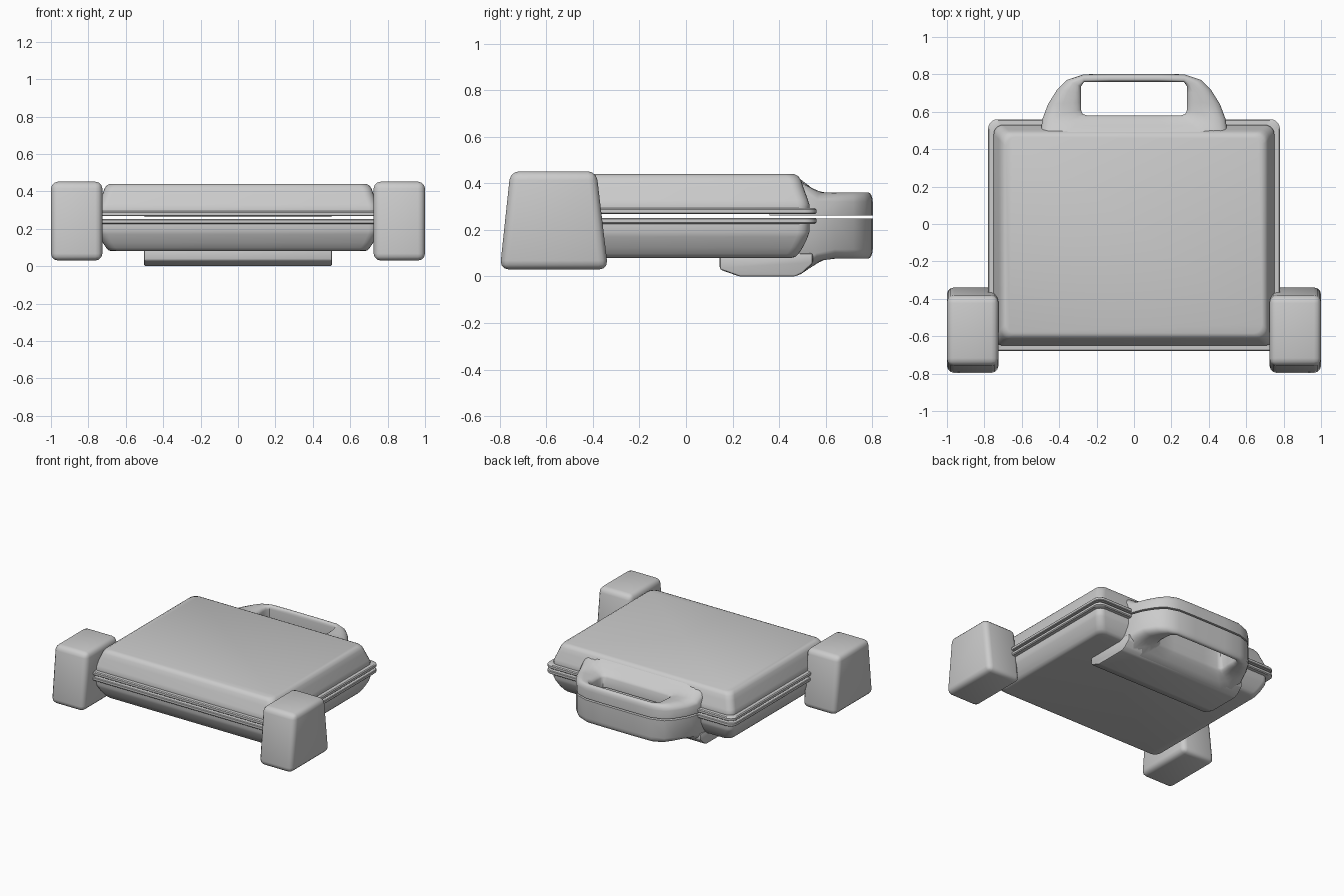
import bpy, bmesh, math

if "Cube" in bpy.data.objects:
    bpy.data.objects.remove(bpy.data.objects["Cube"])


def finish(name, bm, angle=35):
    bmesh.ops.recalc_face_normals(bm, faces=bm.faces[:])
    me = bpy.data.meshes.new(name)
    bm.to_mesh(me)
    bm.free()
    me.shade_smooth()
    me.set_sharp_from_angle(angle=math.radians(angle))
    ob = bpy.data.objects.new(name, me)
    bpy.context.collection.objects.link(ob)
    return ob


def rounded_rect(inset, z, r=0.05, seg=5):
    hx, y0, y1 = 0.78 - inset, -0.68 + inset, 0.56 - inset
    corners = [(hx - r, y1 - r), (-hx + r, y1 - r), (-hx + r, y0 + r), (hx - r, y0 + r)]
    pts = []
    for k, (cx, cy) in enumerate(corners):
        for i in range(seg + 1):
            a = math.pi / 2 * (k + i / seg)
            pts.append((cx + r * math.cos(a), cy + r * math.sin(a), z))
    return pts


def bridge(bm, a, b):
    n = len(a)
    for i in range(n):
        bm.faces.new((a[i], a[(i + 1) % n], b[(i + 1) % n], b[i]))


def shell(name, levels):
    bm = bmesh.new()
    rings = [[bm.verts.new(p) for p in rounded_rect(*lv)] for lv in levels]
    for a, b in zip(rings, rings[1:]):
        bridge(bm, a, b)
    bm.faces.new(rings[0])
    bm.faces.new(rings[-1])
    return finish(name, bm)


def prism(name, profile, x0, x1, bevel, seg=3):
    # (y, z) profile extruded along x, then rounded
    bm = bmesh.new()
    f = bm.faces.new([bm.verts.new((x0, y, z)) for y, z in profile])
    ext = bmesh.ops.extrude_face_region(bm, geom=[f])
    for v in ext["geom"]:
        if isinstance(v, bmesh.types.BMVert):
            v.co.x = x1
    bmesh.ops.recalc_face_normals(bm, faces=bm.faces[:])
    bmesh.ops.bevel(bm, geom=bm.edges[:], offset=bevel, segments=seg, profile=0.5,
                    affect='EDGES', clamp_overlap=True)
    return finish(name, bm)


def height(profile, y):
    if y <= profile[0][0]:
        return profile[0][1]
    for (a, za), (b, zb) in zip(profile, profile[1:]):
        if y <= b:
            return za + (zb - za) * (y - a) / (b - a)
    return profile[-1][1]


OUTLINE = [(0, .36), (.25, .36), (.50, .36), (.50, .48), (.49, .56), (.46, .64),
           (.41, .72), (.36, .77), (.27, .80), (.13, .803), (0, .803)]
HOLE = [(0, .58), (.13, .58), (.25, .58), (.275, .588), (.283, .61), (.283, .65),
        (.283, .70), (.283, .735), (.268, .758), (.13, .76), (0, .76)]


def handle(name, profile, gap_z, side):
    # loop between the outer outline and the hole, following a side-view height
    def full(h):
        return h + [(-x, y) for x, y in h[-2:0:-1]]
    outer, inner = full(OUTLINE), full(HOLE)
    levels = [(0, None), (0, .04), (.06, .023), (.17, .01), (.32, .002), (.45, 0), (.6, 0),
              (.75, 0), (.88, .005), (.96, .014), (1, .026), (1, None)]
    bm = bmesh.new()
    rings = []
    for t, drop in levels:
        ring = []
        for (ax, ay), (bx, by) in zip(outer, inner):
            x, y = ax + (bx - ax) * t, ay + (by - ay) * t
            z = gap_z if drop is None else height(profile, y) - side * drop
            ring.append(bm.verts.new((x, y, z)))
        rings.append(ring)
    for i, ring in enumerate(rings):
        bridge(bm, ring, rings[(i + 1) % len(rings)])
    return finish(name, bm, 50)


# Upper and lower plates with their lips
shell("upper_plate", [(.004, .268), (0, .272), (0, .288), (.006, .294), (.03, .295), (.03, .31),
                      (.036, .33), (.056, .385), (.066, .415), (.078, .432), (.095, .44)])
shell("lower_plate", [(.004, .252), (0, .248), (0, .232), (.006, .226), (.03, .225), (.03, .19),
                      (.036, .17), (.058, .125), (.075, .098), (.088, .085), (.105, .08)])

# Two halves of the carrying handle
handle("upper_handle", [(.46, .437), (.49, .42), (.53, .38), (.555, .366), (.58, .361), (.8, .361)],
       .262, 1)
handle("lower_handle", [(.47, .0), (.50, .012), (.53, .035), (.56, .06), (.59, .072), (.62, .077),
                        (.8, .077)], .25, -1)

# Support pad under the lower plate
prism("support_pad", [(.145, .10), (.145, .03), (.23, 0), (.47, 0), (.50, .014), (.545, .055),
                      (.545, .10)], -.503, .503, .01, 2)

# Side hinge supports
for label, s in (("left", -1), ("right", 1)):
    prism(label + "_hinge_support", [(-.80, .03), (-.335, .03), (-.385, .452), (-.755, .452)],
          s * .725, s * 1.0, .038)
